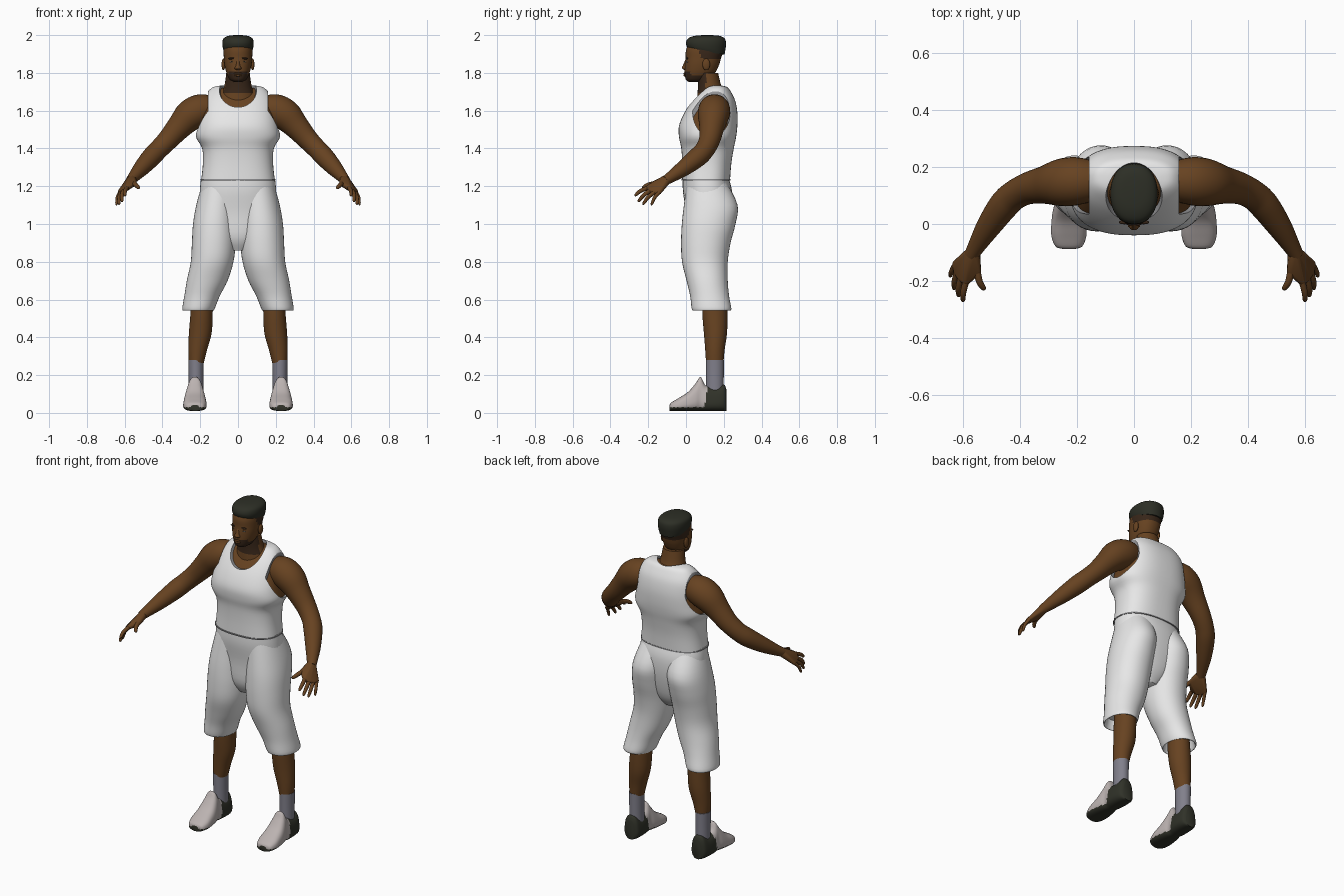
import bpy, bmesh, math
from mathutils import Vector, Matrix

if "Cube" in bpy.data.objects:
    bpy.data.objects.remove(bpy.data.objects["Cube"])


def material(name, r, g, b):
    m = bpy.data.materials.new(name)
    m.use_nodes = True
    m.diffuse_color = (r, g, b, 1)
    bsdf = m.node_tree.nodes["Principled BSDF"]
    bsdf.inputs["Base Color"].default_value = (r, g, b, 1)
    bsdf.inputs["Roughness"].default_value = 0.8
    return m


SKIN = material("brown skin", .135, .055, .015)
DARK = material("dark stubble", .04, .02, .01)
HAIR = material("black green hair", .026, .028, .019)
CLOTH = material("white cloth", .8, .8, .8)
TRIM = material("grey trim", .3, .3, .31)
SHOE = material("pale shoe", .5, .45, .44)
SOLE = material("dark sole", .03, .032, .022)
SOCK = material("grey sock", .22, .215, .26)
EYE = material("eye white", .3, .24, .2)


def finish(name, bm, mats, rule=None, angle=50):
    bmesh.ops.recalc_face_normals(bm, faces=bm.faces)
    for f in bm.faces:
        f.smooth = True
        if rule:
            f.material_index = rule(f.calc_center_median())
    me = bpy.data.meshes.new(name)
    bm.to_mesh(me)
    bm.free()
    for m in mats:
        me.materials.append(m)
    me.set_sharp_from_angle(angle=math.radians(angle))
    ob = bpy.data.objects.new(name, me)
    bpy.context.scene.collection.objects.link(ob)
    return ob


def spline(rows, steps):
    # Catmull-Rom through rows of numbers
    out = []
    for i in range(len(rows) - 1):
        p0, p1 = rows[max(i - 1, 0)], rows[i]
        p2, p3 = rows[i + 1], rows[min(i + 2, len(rows) - 1)]
        for k in range(steps):
            t = k / steps
            out.append([.5 * (2 * b + (c - a) * t + (2 * a - 5 * b + 4 * c - d) * t * t
                              + (3 * b - a - 3 * c + d) * t ** 3)
                        for a, b, c, d in zip(p0, p1, p2, p3)])
    return out + [list(rows[-1])]


def loft(name, rows, mats, s=1, plane="z", p=2, seg=32, steps=4, rule=None, warp=None):
    # rows: centre x, y, z and two radii; s mirrors the part in x
    bm = bmesh.new()
    rows = spline(rows, steps)
    rings = []
    for i, (x, y, z, ra, rb) in enumerate(rows):
        u, v = Vector((1, 0, 0)), Vector((0, 1, 0))
        if plane == "y":
            v = Vector((0, 0, 1))
        elif plane == "path":
            a, b = rows[max(i - 1, 0)], rows[min(i + 1, len(rows) - 1)]
            t = (Vector(b[:3]) - Vector(a[:3])).normalized()
            u = t.cross(Vector((0, 1, -1))).normalized()
            v = t.cross(u)
        ring = []
        for k in range(seg):
            c, n = math.cos(math.tau * k / seg), math.sin(math.tau * k / seg)
            co = (Vector((x, y, z)) + u * (ra * math.copysign(abs(c) ** (2 / p), c))
                  + v * (rb * math.copysign(abs(n) ** (2 / p), n)))
            if warp:
                co = warp(co)
            ring.append(bm.verts.new((co.x * s, co.y, co.z)))
        rings.append(ring)
    for a, b in zip(rings, rings[1:]):
        for k in range(seg):
            j = (k + 1) % seg
            bm.faces.new((a[k], a[j], b[j], b[k]))
    bm.faces.new(rings[0])
    bm.faces.new(rings[-1])
    return finish(name, bm, mats, rule)


def ball(name, centre, radii, mat, tilt=0):
    bm = bmesh.new()
    m = Matrix.Translation(centre) @ Matrix.Rotation(tilt, 4, "Y") @ Matrix.Diagonal((*radii, 1))
    bmesh.ops.create_icosphere(bm, subdivisions=4, radius=1, matrix=m)
    return finish(name, bm, [mat])


def cut(ob, cutter):
    cutter.hide_render = True
    mod = ob.modifiers.new("cut", "BOOLEAN")
    mod.operation, mod.object, mod.solver = "DIFFERENCE", cutter, "EXACT"
    mod.material_mode = "TRANSFER"
    bpy.context.view_layer.objects.active = ob
    bpy.ops.object.modifier_apply(modifier=mod.name)
    bpy.data.objects.remove(cutter)


# Jersey over the chest: z, front y, back y, half width
chest = [(1.23, -.02, .233, .195), (1.32, -.02, .24, .186), (1.4, -.025, .253, .19),
         (1.46, -.037, .265, .222), (1.52, -.037, .272, .216), (1.59, -.008, .272, .203),
         (1.655, .035, .26, .187), (1.7, .075, .238, .16), (1.725, .105, .218, .13),
         (1.733, .13, .19, .09)]


def chest_rows(inset, drop):
    return [(0, (f + b) / 2, z - drop, w - inset, (b - f) / 2 - inset) for z, f, b, w in chest]


loft("chest_skin", chest_rows(.013, .012), [SKIN], p=2.5, seg=64)
jersey = loft("jersey", chest_rows(0, 0), [CLOTH, TRIM], p=2.5, seg=64)
cut(jersey, ball("neck_cutter", (0, .055, 1.735), (.105, .16, .122), TRIM))
for s in (-1, 1):
    bm = bmesh.new()
    bmesh.ops.create_cone(bm, cap_ends=True, segments=64, radius1=1, radius2=1, depth=.3,
                          matrix=Matrix.Translation((s * .308, .135, 1.597))
                          @ Matrix.Diagonal((1, .1, .135, 1)) @ Matrix.Rotation(math.pi / 2, 4, "Y"))
    cut(jersey, finish("arm_cutter", bm, [TRIM]))
jersey.data.set_sharp_from_angle(angle=math.radians(45))
loft("waist_seam", [(0, .105, 1.23, .199, .13), (0, .105, 1.237, .199, .13)], [TRIM], p=2.4, steps=1, seg=64)

# Shorts seat
loft("shorts_seat", [(0, .105, 1.24, .196, .122), (0, .114, 1.17, .202, .13), (0, .12, 1.06, .2, .12),
                     (0, .11, .93, .13, .1), (0, .105, .86, .05, .06)], [CLOTH], p=2.3, seg=48)

# Neck and head
loft("neck", [(0, .14, 1.6, .11, .085), (0, .135, 1.68, .09, .075), (0, .125, 1.73, .072, .062),
              (0, .115, 1.8, .062, .055)], [SKIN, DARK],
     rule=lambda c: int(c.z > 1.69 and c.y < .105))


def face_rule(c):
    beard = c.z < 1.805 and c.y < .1 and not (c.z > 1.79 and abs(c.x) > .05)
    fade = c.z > 1.875 and c.y > .05 + (1.94 - c.z) * .6
    return int(beard or fade)


loft("head", [(0, .05, 1.752, .022, .035), (0, .054, 1.765, .043, .055), (0, .073, 1.8, .061, .08),
              (0, .084, 1.84, .071, .09), (0, .092, 1.88, .075, .094), (0, .1, 1.92, .076, .1),
              (0, .105, 1.96, .07, .09)], [SKIN, DARK], p=2.2, seg=48, steps=6, rule=face_rule)
loft("hair", [(0, .11, 1.918, .073, .094), (0, .106, 1.935, .08, .102), (0, .106, 1.96, .083, .106),
              (0, .108, 1.983, .076, .096), (0, .112, 1.996, .052, .066), (0, .112, 2.0, .015, .02)],
     [HAIR], p=2.2, warp=lambda c: Vector((c.x, c.y, c.z - .13 * (c.y - .05) * max(0, 1.97 - c.z) / .05)))
loft("nose", [(0, .004, 1.868, .008, .008), (0, -.004, 1.84, .011, .012), (0, -.006, 1.825, .018, .016),
              (0, 0, 1.815, .012, .008)], [SKIN], seg=16)
ball("upper_lip", (0, -.007, 1.797, ), (.022, .007, .005), SKIN)
ball("lower_lip", (0, -.006, 1.787), (.019, .008, .006), SKIN)

# Finger tip and knuckle positions, then finger radius
fingers = {"thumb": ((.55, -.165, 1.215), (.524, -.232, 1.19), .012),
           "index": ((.588, -.2, 1.192), (.6, -.273, 1.15), .0105),
           "middle": ((.606, -.187, 1.178), (.615, -.255, 1.118), .0105),
           "ring": ((.619, -.165, 1.17), (.631, -.23, 1.103), .01),
           "little": ((.625, -.14, 1.17), (.645, -.185, 1.1), .009)}


def shoe_rule(c):
    return int(c.z < .03 or c.y > .105 + .15 * (c.z - .08))


for side, s in (("left", 1), ("right", -1)):
    # Face details
    ball(side + "_eye", (s * .031, .009, 1.858), (.012, .006, .005), EYE)
    ball(side + "_pupil", (s * .031, .004, 1.858), (.005, .003, .0048), HAIR)
    ball(side + "_brow", (s * .033, .006, 1.877), (.02, .007, .005), DARK, s * .1)
    ball(side + "_ear", (s * .077, .107, 1.845), (.01, .02, .031), SKIN)

    # Arm and hand
    loft(side + "_arm", [(.14, .15, 1.61, .07, .07), (.2, .15, 1.603, .084, .084),
                         (.255, .145, 1.573, .083, .083), (.31, .137, 1.515, .067, .067),
                         (.37, .125, 1.447, .056, .056), (.42, .1, 1.395, .052, .052),
                         (.458, .063, 1.355, .052, .052), (.51, -.01, 1.297, .043, .043),
                         (.55, -.075, 1.252, .031, .031), (.57, -.11, 1.23, .025, .025)],
         [SKIN], s, "path")
    bm = bmesh.new()
    blobs = [((.563, -.1, 1.237), .025)] + [(k, r + .003) for k, t, r in fingers.values()]
    for (x, y, z), r in blobs:
        bmesh.ops.create_icosphere(bm, subdivisions=2, radius=r, matrix=Matrix.Translation((s * x, y, z)))
    hull = bmesh.ops.convex_hull(bm, input=bm.verts)
    inside = {v for v in hull["geom_interior"] if isinstance(v, bmesh.types.BMVert)}
    bmesh.ops.delete(bm, geom=list(inside), context="VERTS")
    finish(side + "_palm", bm, [SKIN])
    for finger, (k, t, r) in fingers.items():
        a, b = Vector(k), Vector(t)
        bend = a.lerp(b, .5) + Vector((.004, -.004, .004))
        loft(f"{side}_{finger}_finger", [(*a, r * 1.1, r * 1.1), (*bend, r, r),
                                         (*a.lerp(b, .9), r * .75, r * .75), (*b, .002, .002)],
             [SKIN], s, "path", seg=12)

    # Shorts leg with a hollow hem
    loft(side + "_shorts_leg", [(.095, .11, 1.22, .093, .105), (.113, .131, 1.1, .108, .142),
                                (.123, .12, 1.0, .115, .142), (.128, .105, .9, .116, .131),
                                (.137, .1, .8, .113, .121), (.163, .112, .7, .108, .109),
                                (.19, .125, .62, .094, .103), (.209, .135, .553, .086, .105),
                                (.209, .135, .546, .078, .096), (.205, .135, .6, .068, .086)],
         [CLOTH], s, p=2.1, seg=40)

    # Lower leg, sock and shoe
    loft(side + "_leg", [(.188, .15, .64, .055, .065), (.193, .153, .52, .059, .066),
                         (.2, .156, .42, .06, .061), (.214, .153, .33, .049, .051),
                         (.222, .152, .25, .037, .045)], [SKIN], s)
    loft(side + "_sock", [(.222, .153, .28, .041, .048), (.222, .153, .2, .039, .047),
                          (.222, .153, .1, .039, .046)], [SOCK], s)
    # y, height and half width of the shoe from toe to heel
    shape = [(-.087, .042, .02), (-.078, .055, .042), (-.04, .078, .056), (.01, .11, .057),
             (.05, .155, .054), (.077, .19, .048), (.105, .145, .049), (.16, .135, .05),
             (.2, .15, .045), (.214, .125, .028)]
    loft(side + "_shoe", [(.228 - .03 * max(0, y - .1), y, .01 + h / 2 - .005, w, h / 2 - .005) for y, h, w in shape],
         [SHOE, SOLE], s, "y", p=2.7, seg=48, steps=5, rule=shoe_rule,
         warp=lambda c: Vector((.228 + (c.x - .228) * (1.2 - 2.6 * c.z), c.y, c.z)))
